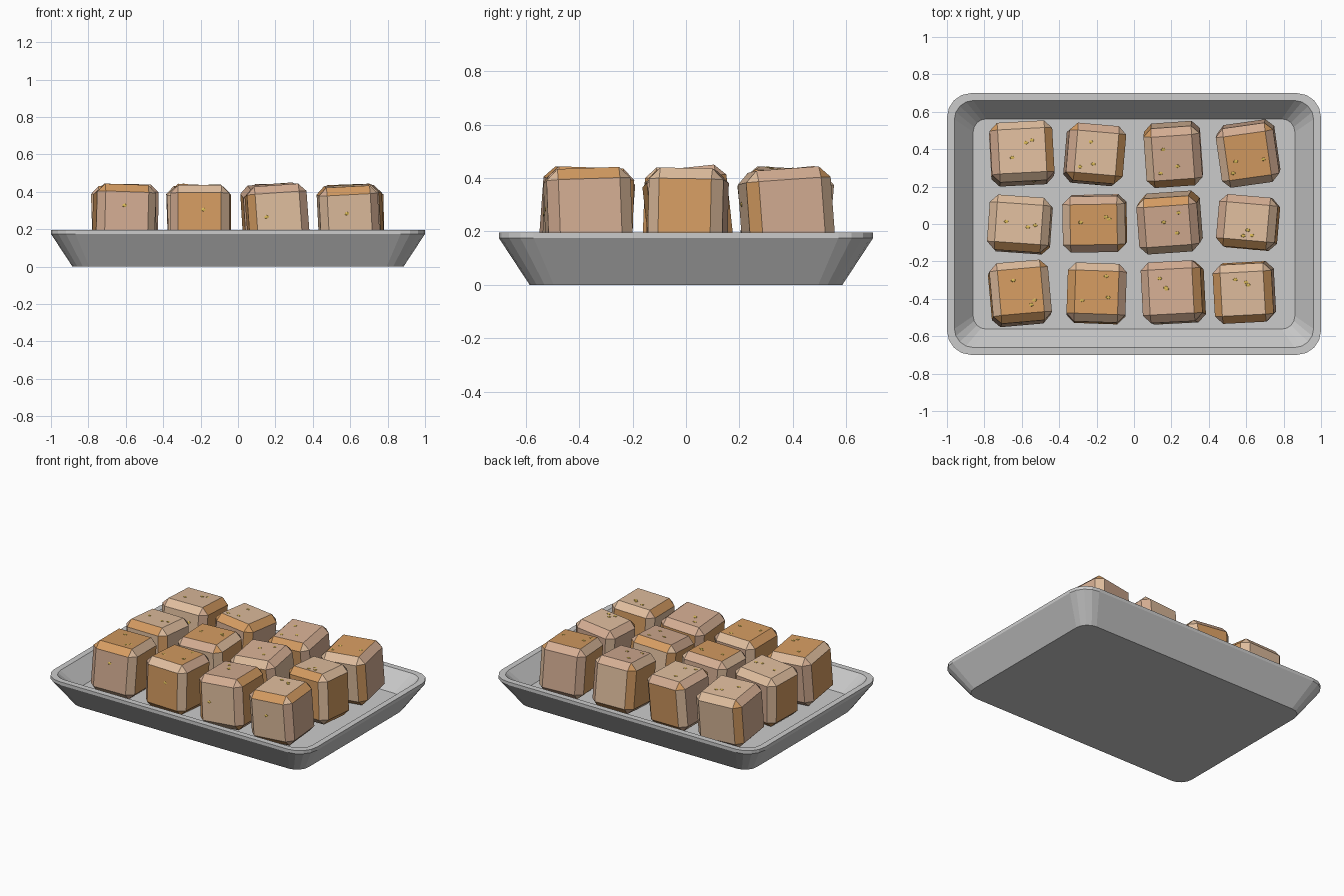
import bpy, bmesh, math, random
from mathutils import Matrix, Vector, Euler

if "Cube" in bpy.data.objects:
    bpy.data.objects.remove(bpy.data.objects["Cube"])

random.seed(4)


def material(name, color):
    m = bpy.data.materials.new(name)
    m.diffuse_color = (*color, 1)
    m.use_nodes = True
    m.node_tree.nodes["Principled BSDF"].inputs["Base Color"].default_value = m.diffuse_color
    return m


def finish(bm, name, mats=()):
    me = bpy.data.meshes.new(name)
    bm.to_mesh(me)
    bm.free()
    for m in mats:
        me.materials.append(m)
    ob = bpy.data.objects.new(name, me)
    bpy.context.collection.objects.link(ob)
    return ob


# Tray: rounded rectangle loops (half width, half depth, corner radius, z)
def rounded_loop(bm, hx, hy, r, z, seg=4):
    verts = []
    for q, (sx, sy) in enumerate(((1, 1), (-1, 1), (-1, -1), (1, -1))):
        for i in range(seg + 1):
            a = math.pi / 2 * (q + i / seg)
            verts.append(bm.verts.new((sx * (hx - r) + r * math.cos(a),
                                       sy * (hy - r) + r * math.sin(a), z)))
    return verts


profile = [(0.885, 0.585, 0.09, 0.0), (1.0, 0.70, 0.13, 0.175), (1.0, 0.70, 0.13, 0.197),
           (0.96, 0.66, 0.10, 0.197), (0.86, 0.562, 0.07, 0.08)]
bm = bmesh.new()
loops = [rounded_loop(bm, *p) for p in profile]
for lo, hi in zip(loops, loops[1:]):
    for i in range(len(lo)):
        j = (i + 1) % len(lo)
        bm.faces.new((lo[i], lo[j], hi[j], hi[i]))
bm.faces.new(loops[0][::-1])
bm.faces.new(loops[-1])
finish(bm, "tray")

# Bread cubes: chamfered boxes with crumb and crust faces
crumb = material("crumb", (0.74, 0.51, 0.34))
toasted = material("toasted_crumb", (0.66, 0.42, 0.29))
crust = material("crust", (0.66, 0.33, 0.12))
yellow = material("fleck_yellow", (0.72, 0.50, 0.10))

# x, y, width, depth, spin in degrees, lean towards x and y in degrees, top tone
cubes = [
    (-0.60, 0.377, 0.335, 0.32, 3, 1, 5, 0),
    (-0.21, 0.372, 0.305, 0.31, -5, 3, 3, 0),
    (0.21, 0.372, 0.30, 0.32, 4, -1, -6, 1),
    (0.61, 0.377, 0.31, 0.32, 8, -2, -4, 2),
    (-0.61, -0.003, 0.33, 0.295, -4, -2, 2, 0),
    (-0.21, 0.003, 0.335, 0.30, 1, -2, -2, 2),
    (0.19, 0.008, 0.325, 0.30, 4, -4, -6, 1),
    (0.61, 0.008, 0.315, 0.28, -5, -3, 1, 0),
    (-0.61, -0.371, 0.315, 0.325, 5, 2, 4, 2),
    (-0.20, -0.371, 0.315, 0.315, -2, 0, 2, 2),
    (0.21, -0.366, 0.32, 0.325, 3, -4, 2, 1),
    (0.59, -0.366, 0.315, 0.315, 3, -3, -2, 0),
]
height = 0.34
flecks = bmesh.new()
for n, (x, y, w, d, spin, lx, ly, tone) in enumerate(cubes):
    rot = Euler((math.radians(-ly), math.radians(lx), math.radians(spin))).to_matrix().to_4x4()
    place = Matrix.Translation((x, y, 0.262)) @ rot
    bm = bmesh.new()
    bmesh.ops.create_cube(bm, size=1, matrix=Matrix.Diagonal((w, d, height, 1)))
    bmesh.ops.bevel(bm, geom=bm.edges[:], offset=0.042, segments=1, affect='EDGES')
    bm.normal_update()
    for f in bm.faces:
        f.material_index = tone if f.normal.z > 0.99 else random.choice((0, 1, 2))
    finish(bm, f"bread_cube_{n + 1}", (crumb, toasted, crust)).matrix_world = place

    # Small flecks on the top and front of each cube
    spots = [(random.uniform(-0.09, 0.09), random.uniform(-0.09, 0.09), height / 2) for _ in range(3)]
    spots.append((random.uniform(-0.08, 0.08), -d / 2, random.uniform(-0.05, 0.08)))
    for i, s in enumerate(spots):
        flat = (0.014, 0.010, 0.004, 1) if i < 3 else (0.014, 0.004, 0.010, 1)
        bmesh.ops.create_icosphere(flecks, subdivisions=1, radius=1,
                                   matrix=place @ Matrix.Translation(s) @ Matrix.Diagonal(flat))
finish(flecks, "flecks", (yellow,))
